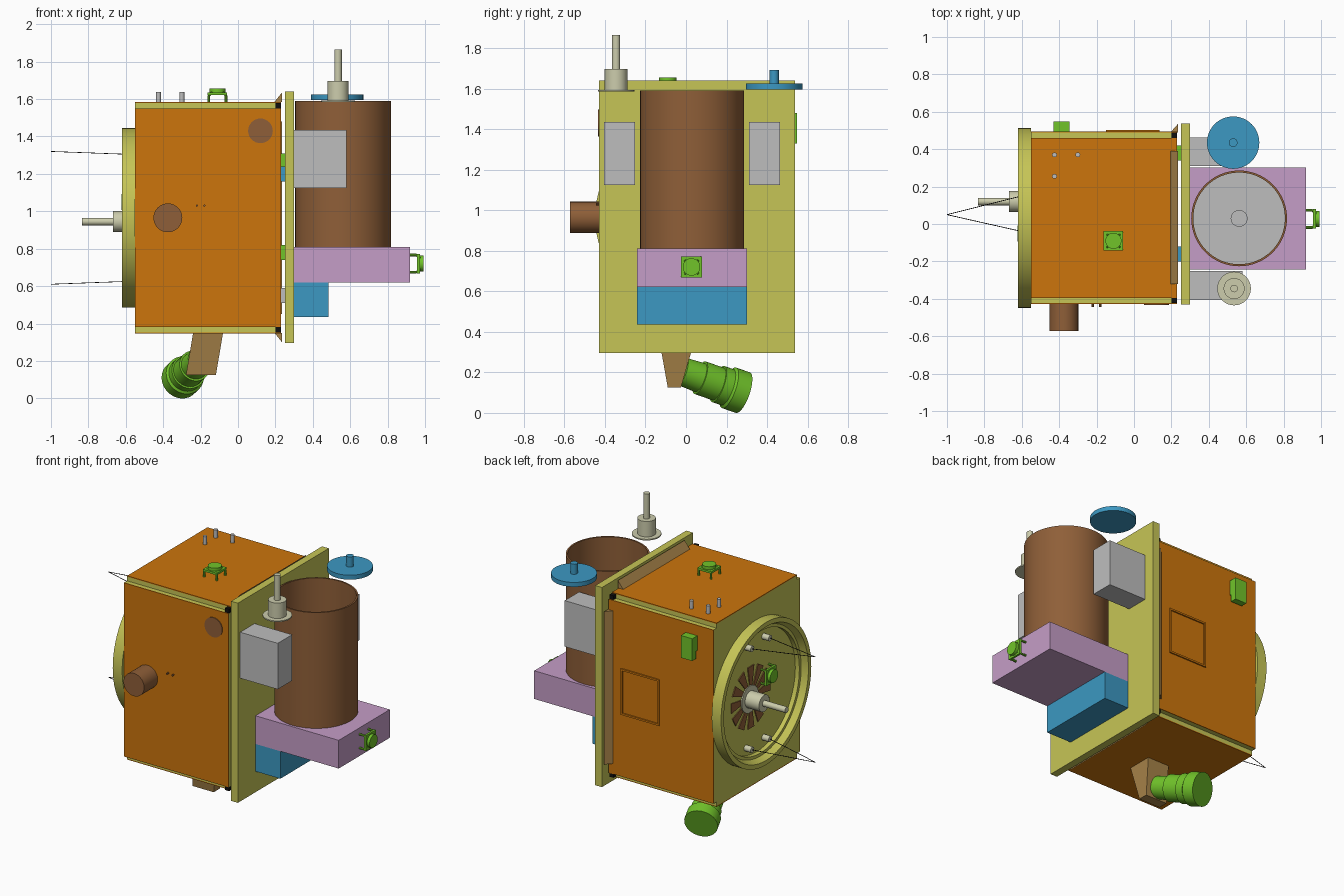
import bpy, bmesh, math
from mathutils import Vector

if "Cube" in bpy.data.objects:
    bpy.data.objects.remove(bpy.data.objects["Cube"])


def material(name, rgb):
    lin = [((c / 255 + 0.055) / 1.055) ** 2.4 for c in rgb] + [1]
    m = bpy.data.materials.new(name)
    m.use_nodes = True
    m.diffuse_color = lin
    m.node_tree.nodes["Principled BSDF"].inputs["Base Color"].default_value = lin
    return m


orange = material("orange", (204, 117, 12))
olive = material("olive", (198, 197, 86))
purple = material("purple", (197, 157, 199))
blue = material("blue", (60, 152, 194))
green = material("green", (113, 196, 42))
brown = material("brown", (143, 95, 56))
tan = material("tan", (170, 133, 74))
grey = material("grey", (190, 190, 190))
beige = material("beige", (204, 204, 172))
black = material("black", (15, 15, 15))


def finish(name, bm, mat, smooth=False):
    bmesh.ops.recalc_face_normals(bm, faces=bm.faces)
    me = bpy.data.meshes.new(name)
    bm.to_mesh(me)
    bm.free()
    ob = bpy.data.objects.new(name, me)
    bpy.context.collection.objects.link(ob)
    me.materials.append(mat)
    if smooth:
        bpy.ops.object.select_all(action="DESELECT")
        ob.select_set(True)
        bpy.context.view_layer.objects.active = ob
        bpy.ops.object.shade_smooth_by_angle(angle=math.radians(35))
    return ob


def box(name, x, y, z, mat):
    bm = bmesh.new()
    bmesh.ops.create_cube(bm, size=1)
    for v in bm.verts:
        v.co = [(a + b) / 2 + c * (b - a) for (a, b), c in zip((x, y, z), v.co)]
    return finish(name, bm, mat)


def lathe(name, origin, axis, profile, mat, sides=48, closed=False):
    """Spin (radius, height) points around an axis through origin."""
    bm = bmesh.new()
    rot = Vector(axis).to_track_quat("Z", "Y")
    rings = []
    for r, h in profile:
        n = 1 if r == 0 else sides
        rings.append([bm.verts.new(Vector(origin) + rot @ Vector(
            (r * math.cos(math.tau * i / sides), r * math.sin(math.tau * i / sides), h)))
            for i in range(n)])
    pairs = list(zip(rings, rings[1:]))
    if closed:
        pairs.append((rings[-1], rings[0]))
    for a, b in pairs:
        for i in range(sides):
            j = (i + 1) % sides
            quad = [a[i % len(a)], a[j % len(a)], b[j % len(b)], b[i % len(b)]]
            bm.faces.new(list(dict.fromkeys(quad)))
    return finish(name, bm, mat, True)


def rod(name, a, b, r, mat, sides=24):
    d = Vector(b) - Vector(a)
    return lathe(name, a, d, [(0, 0), (r, 0), (r, d.length), (0, d.length)], mat, sides)


def prism(name, points, offset, mat):
    bm = bmesh.new()
    f = bm.faces.new([bm.verts.new(p) for p in points])
    ext = bmesh.ops.extrude_face_region(bm, geom=[f])["geom"]
    bmesh.ops.translate(bm, vec=offset, verts=[v for v in ext if isinstance(v, bmesh.types.BMVert)])
    if not f.is_valid or len(bm.faces) < len(points) + 2:
        bm.faces.new([v for v in bm.verts if v not in ext])
    return finish(name, bm, mat)


# Body core with notched corners, covered by panels with coloured skins
X, Y, Z = (-0.55, 0.23), (-0.395, 0.46), (0.38, 1.55)
T, S = 0.028, 0.006
box("body_core", X, Y, Z, olive)
box("front_panel", X, (Y[0] - T, Y[0]), Z, olive)
box("back_panel", X, (Y[1], Y[1] + T), Z, olive)
box("top_panel", X, Y, (Z[1], Z[1] + T), olive)
box("bottom_panel", X, Y, (Z[0] - T, Z[0]), olive)
box("front_skin", X, (Y[0] - T - S, Y[0] - T), Z, orange)
box("back_skin", X, (Y[1] + T, Y[1] + T + S), Z, orange)
box("top_skin", X, Y, (Z[1] + T, Z[1] + T + S), orange)
box("bottom_skin", X, Y, (Z[0] - T - S, Z[0] - T), orange)
for y in (Y[0] - T, Y[1]):
    for z in (Z[0] - T, Z[1]):
        box("corner_block", (0.2, 0.23), (y, y + T), (z, z + T), black)

# Mounting plate and sloped edge strips
box("mounting_plate", (0.25, 0.30), (-0.43, 0.538), (0.295, 1.64), olive)
for name, z, s in (("top_strip", 1.585, 1), ("bottom_strip", 0.35, -1)):
    prism(name, [(0.195, -0.32, z), (0.235, -0.32, z), (0.235, -0.32, z + 0.05 * s)], (0, 0.71, 0), tan)
prism("back_strip", [(0.195, 0.49, 0.45), (0.235, 0.49, 0.45), (0.235, 0.535, 0.45)], (0, 0, 1.03), tan)
for y, z, m in ((0.38, 1.27, green), (-0.16, 1.2, blue), (-0.16, 0.55, grey), (0.38, 0.78, green)):
    box("gap_spacer", (0.23, 0.25), (y - 0.04, y + 0.04), (z - 0.04, z + 0.04), m)

# Equipment on the mounting plate
box("equipment_shelf", (0.30, 0.92), (-0.242, 0.302), (0.62, 0.81), purple)
box("lower_box", (0.30, 0.485), (-0.242, 0.302), (0.435, 0.62), blue)
box("front_electronics_box", (0.30, 0.58), (-0.405, -0.252), (1.125, 1.435), grey)
box("back_electronics_box", (0.30, 0.58), (0.31, 0.463), (1.125, 1.435), grey)
lathe("telescope_tube", (0.562, 0.03, 0.81), (0, 0, 1),
      [(0.256, 0), (0.256, 0.78), (0.245, 0.78), (0.245, 0)], brown, 64, True)
rod("tube_floor", (0.562, 0.03, 0.81), (0.562, 0.03, 0.83), 0.245, grey, 64)
rod("tube_hub", (0.562, 0.03, 0.83), (0.562, 0.03, 0.85), 0.045, grey)
lathe("blue_wheel", (0.53, 0.435, 1.595), (0, 0, 1),
      [(0, 0), (0.14, 0), (0.14, 0.03), (0.023, 0.03), (0.023, 0.098), (0, 0.098)], blue)

# Two nozzles sharing one turned profile
for name, p, d, stem in (("upright_nozzle", (0.535, -0.345, 1.585), (0, 0, 1), 0.28),
                         ("side_nozzle", (-0.555, 0.12, 0.945), (-1, 0, 0), 0.28)):
    lathe(name, p, d, [(0, 0), (0.09, 0), (0.09, 0.008), (0.056, 0.008), (0.056, 0.112),
                       (0.02, 0.112), (0.02, stem), (0, stem)], beige, 32)

# Docking ring with fan blades, posts and wires on the -x end
lathe("separation_ring", (-0.55, 0.032, 0.965), (-1, 0, 0),
      [(0.48, 0), (0.48, 0.07), (0.45, 0.07), (0.43, 0.03), (0.41, 0.03), (0.41, 0)], olive, 72, True)
for i in range(12):
    a = math.tau * i / 12
    pts = [(-0.55, 0.1 + r * math.cos(a + w), 0.95 + r * math.sin(a + w))
           for r, w in ((0.07, -0.16), (0.21, -0.16), (0.21, 0.16), (0.07, 0.16))]
    prism("fan_blade", pts, (-0.006, 0, 0), brown)
for z, tip in ((1.305, 1.32), (0.625, 0.61)):
    for y in (0.15, -0.04):
        rod("wire_post", (-0.55, y, z), (-0.6, y, z), 0.02, beige, 16)
        rod("wire", (-0.6, y, z), (-1.0, 0.05, tip), 0.002, black, 6)


def antenna(name, base, n, u, v):
    """Patch antenna on four splayed legs; n points outward."""
    base, n, u, v = (Vector(k) for k in (base, n, u, v))
    for a in (-1, 1):
        for b in (-1, 1):
            side = u * a + v * b
            knee = base + side * 0.046 + n * 0.035
            rod(name + "_leg", base + side * 0.046, knee, 0.007, green, 8)
            rod(name + "_arm", knee, base + side * 0.03 + n * 0.05, 0.007, green, 8)
    p = base + n * 0.038
    lo, hi = p - (u + v) * 0.052, p + (u + v) * 0.052 + n * 0.014
    box(name + "_plate", *[sorted(k) for k in zip(lo, hi)], green)
    rod(name + "_patch", p, p + n * 0.034, 0.043, green)


ex, ey, ez = (1, 0, 0), (0, 1, 0), (0, 0, 1)
antenna("top_antenna", (-0.11, -0.09, 1.584), ez, ex, ey)
antenna("shelf_antenna", (0.92, 0.027, 0.72), ex, ey, ez)
antenna("ring_antenna", (-0.55, -0.05, 1.05), (-1, 0, 0), ey, ez)
box("back_sensor", (-0.43, -0.345), (0.505, 0.548), (1.33, 1.48), green)
box("back_sensor_foot", (-0.43, -0.345), (0.488, 0.505), (1.38, 1.48), green)

# Front fittings, top pins and back hatch frame
rod("front_barrel", (-0.375, -0.42, 0.965), (-0.375, -0.573, 0.965), 0.077, brown, 32)
rod("front_disc", (0.12, -0.425, 1.43), (0.12, -0.434, 1.43), 0.066, brown, 32)
for x in (-0.22, -0.18):
    rod("front_pin", (x, -0.42, 1.03), (x, -0.445, 1.03), 0.006, brown, 8)
for x, y in ((-0.425, 0.37), (-0.3, 0.37), (-0.425, 0.255)):
    rod("top_pin", (x, y, 1.58), (x, y, 1.638), 0.013, grey, 16)
for x in ((-0.15, -0.138), (0.123, 0.135)):
    box("hatch_side", x, (0.488, 0.503), (0.8, 1.11), orange)
for z in ((0.8, 0.812), (1.098, 1.11)):
    box("hatch_rail", (-0.15, 0.135), (0.488, 0.503), z, orange)

# Tracker camera on a tapered bracket below the body
bracket = box("camera_bracket", (-0.24, -0.08), (-0.13, 0.04), (0.125, 0.35), tan)
for v in bracket.data.vertices:
    if v.co.z < 0.2:
        v.co.x -= 0.038
        v.co.y = -0.09 if v.co.y < 0 else -0.025
start, end = Vector((-0.2, -0.02, 0.205)), Vector((-0.308, 0.28, 0.1))
L = (end - start).length
lathe("tracker_camera", start, end - start,
      [(0, 0), (0.07, 0), (0.075, 0.1), (0.085, 0.1), (0.085, 0.2), (0.094, 0.2),
       (0.094, 0.25), (0.106, 0.26), (0.106, L), (0, L)], green, 40)
